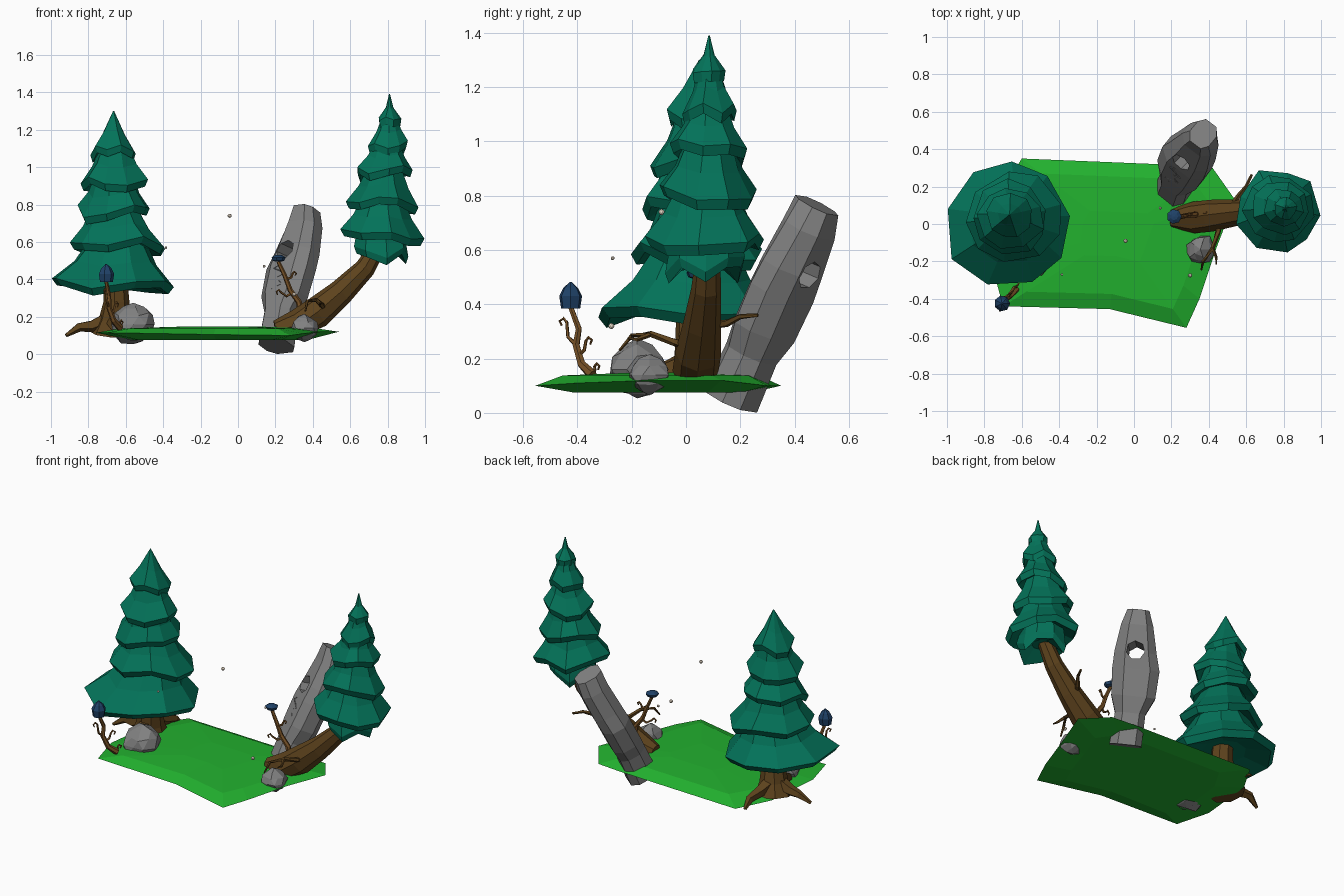
import bpy, bmesh, random
from math import cos, sin, tau
from mathutils import Vector as V, Matrix, noise

if "Cube" in bpy.data.objects:
    bpy.data.objects.remove(bpy.data.objects["Cube"])

random.seed(4)


def mat(name, rgb):
    m = bpy.data.materials.new(name)
    m.diffuse_color = (*rgb, 1)
    m.use_nodes = True
    m.node_tree.nodes["Principled BSDF"].inputs["Base Color"].default_value = m.diffuse_color
    return m


GRASS = mat("grass", (0.016, 0.44, 0.028))
LEAF = mat("needles", (0.001, 0.17, 0.10))
BARK = mat("bark", (0.11, 0.055, 0.012))
STEM = mat("stem", (0.19, 0.085, 0.02))
CAP = mat("cap", (0.014, 0.055, 0.14))
MOTE = mat("mote", (0.8, 0.7, 0.58))
STONE = mat("stone", (0.22, 0.22, 0.22))


def add(name, bm, material):
    bmesh.ops.recalc_face_normals(bm, faces=bm.faces)
    me = bpy.data.meshes.new(name)
    bm.to_mesh(me)
    bm.free()
    ob = bpy.data.objects.new(name, me)
    bpy.context.collection.objects.link(ob)
    me.materials.append(material)
    return ob


def loft(rings, bm=None):
    """Skin a list of equal-length point rings, capping both ends."""
    bm = bm or bmesh.new()
    vs = [[bm.verts.new(p) for p in r] for r in rings]
    n = len(vs[0])
    for a, b in zip(vs, vs[1:]):
        for i in range(n):
            j = (i + 1) % n
            bm.faces.new((a[i], a[j], b[j], b[i]))
    bm.faces.new(vs[0][::-1])
    bm.faces.new(vs[-1])
    return bm


def tube(path, radii, sides, bm=None):
    """Faceted tube along a path with one radius per point."""
    pts = [V(p) for p in path]
    rings = []
    for i, p in enumerate(pts):
        d = pts[min(i + 1, len(pts) - 1)] - pts[max(i - 1, 0)]
        u = d.cross(V((0.13, 1, 0.08))).normalized()
        w = d.normalized().cross(u)
        rings.append([p + (u * cos(tau * k / sides) + w * sin(tau * k / sides)) * radii[i]
                      for k in range(sides)])
    return loft(rings, bm)


def keep_above(bm, z):
    for v in bm.verts:
        v.co.z = max(v.co.z, z)


def fir(name, tiers, apex, sides, tip):
    """Stacked flared skirts: tiers are (x, y, z of hem, radius)."""
    bm = bmesh.new()
    for i, (x, y, z, r) in enumerate(tiers):
        last = i == len(tiers) - 1
        tx, ty, tz = apex if last else (tiers[i + 1][0], tiers[i + 1][1], tiers[i + 1][2] + 0.05)
        tr = 0.003 if last else tiers[i + 1][3] * 0.58
        turn = random.random()
        ang = [(k + turn + random.uniform(-.15, .15)) * tau / sides for k in range(sides)]
        out = [random.uniform(0.93, 1.08) for _ in ang]
        drop = [random.uniform(-0.035, 0.035) * min(1, r / 0.15) for _ in ang]

        def ring(cx, cy, cz, rad, wild):
            return [(cx + cos(a) * rad * (o if wild else 1), cy + sin(a) * rad * (o if wild else 1),
                     cz + d * wild) for a, o, d in zip(ang, out, drop)]
        mz = z + (tz - z) * 0.42
        mr = tr + (r - tr) * (tip if last else 0.42)
        loft([ring(x, y, z + 0.04, r * 0.4, 0), ring(x, y, z - 0.018, r * 0.91, 1),
              ring(x, y, z + 0.02, r, 1),
              ring((x + tx) / 2, (y + ty) / 2, mz + 0.015, mr, 0.5), ring(tx, ty, tz, tr, 0)], bm)
    return add(name, bm, LEAF)


def rock(name, loc, size, seed):
    bm = bmesh.new()
    bmesh.ops.create_icosphere(bm, subdivisions=2, radius=1)
    for v in bm.verts:
        v.co *= 1 + 0.25 * noise.noise(v.co * 1.3 + V((seed, seed, 0)))
    bmesh.ops.dissolve_limit(bm, angle_limit=0.36, verts=bm.verts, edges=bm.edges)
    for v in bm.verts:
        v.co = V(loc) + V([a * b for a, b in zip(v.co, size)])
    add(name, bm, STONE)


# Grass island: thin slab with an irregular outline
edge = [(-.60, .35, .10), (.25, .315, .10), (.42, .30, .10), (.54, .13, .12), (.44, -.13, .12),
        (.35, -.40, .11), (.28, -.555, .10), (-.13, -.455, .105), (-.70, -.44, .115),
        (-.76, -.22, .115), (-.72, .15, .11)]
inset = lambda k, z: [(-.08 + (x + .08) * k, -.05 + (y + .05) * k, z) for x, y, _ in edge]
add("grass_island", loft([inset(.72, .075), edge, inset(.8, .138), inset(.3, .148)]), GRASS)

# Left tree: trunk, roots and crown
bm = tube([(-.67, .05, .10), (-.66, .04, .18), (-.65, .03, .28), (-.66, .03, .5)],
          [.115, .085, .07, .06], 8)
for root in ([(-.68, .04, .19), (-.78, .04, .15), (-.85, .05, .145), (-.92, .03, .10)],
             [(-.66, .06, .19), (-.64, .16, .15), (-.63, .25, .13), (-.64, .31, .09)],
             [(-.66, .0, .18), (-.65, -.10, .145), (-.63, -.17, .12), (-.62, -.2, .11)]):
    tube(root, [.05, .035, .025, .01], 5, bm)
keep_above(bm, .09)
add("left_trunk", bm, BARK)
fir("left_crown", [(-.68, .015, .36, .335), (-.645, .03, .575, .25), (-.66, .03, .745, .205),
                   (-.66, .03, .915, .175), (-.66, .045, 1.07, .125)], (-.665, .05, 1.30), 9, .5)

# Right tree: leaning trunk, branches and crown
bm = tube([(.20, .03, .13), (.32, .035, .155), (.42, .045, .22), (.55, .06, .33),
           (.68, .075, .46), (.75, .08, .58), (.79, .08, .85)],
          [.05, .085, .085, .07, .055, .045, .03], 8)
tube([(.50, .06, .32), (.56, .15, .33), (.60, .20, .355), (.63, .265, .36)], [.02, .014, .01, .007], 5, bm)
tube([(.46, .03, .24), (.45, -.04, .26), (.42, -.13, .29), (.37, -.20, .285), (.36, -.245, .23)],
     [.02, .015, .012, .009, .005], 5, bm)
tube([(.42, -.13, .29), (.44, -.18, .27), (.44, -.215, .275)], [.01, .008, .005], 5, bm)
keep_above(bm, .10)
add("right_trunk", bm, BARK)
fir("right_crown", [(.77, .07, .525, .145), (.765, .075, .63, .22), (.77, .08, .795, .185),
                    (.785, .085, .955, .15), (.80, .085, 1.10, .105), (.81, .085, 1.235, .06)],
    (.81, .085, 1.39), 9, .3)

# Standing stone: leaning thin slab with a pierced hole
base, top = V((.205, .165, .045)), V((.36, .482, .765))
axis = (top - base).normalized()
thin = V((.6, .8, 0))
thin = (thin - axis * thin.dot(axis)).normalized()
wide = axis.cross(thin)


def slab_ring(t, hw, ht, dx, dy):
    c = base.lerp(top, t) + V((dx, dy, 0))
    prof = [(1, .5), (.6, 1), (-.5, 1), (-1, .4), (-1, -.5), (-.6, -1), (.5, -1), (1, -.4)]
    return [c + wide * a * hw + thin * b * ht for a, b in prof]


stone = add("standing_stone", loft([slab_ring(*s) for s in (
    (0, .095, .09, 0, 0), (.24, .09, .085, -.01, 0), (.36, .13, .09, -.012, .01),
    (.56, .14, .09, -.008, .012), (.68, .125, .09, .005, .01), (.88, .095, .085, .015, .01),
    (1, .065, .08, .01, 0))]), STONE)
hole = bmesh.new()
bmesh.ops.create_cone(hole, cap_ends=True, segments=7, radius1=.055, radius2=.055, depth=.6)
rot = V((.66, .7, -.3)).to_track_quat('Z', 'Y').to_matrix().to_4x4()
bmesh.ops.transform(hole, verts=hole.verts, matrix=Matrix.Translation((.318, .40, .53)) @ rot)
cutter = add("hole_cutter", hole, STONE)
cutter.hide_render = True
mod = stone.modifiers.new("hole", 'BOOLEAN')
mod.operation, mod.solver, mod.object = 'DIFFERENCE', 'EXACT', cutter
bpy.context.view_layer.objects.active = stone
bpy.ops.object.modifier_apply(modifier="hole")
bpy.data.objects.remove(cutter)

# Carved squiggle on the face of the stone
bm = bmesh.new()
for t0, flip in ((.34, 1), (.46, -1)):
    path = [base.lerp(top, t0 + .022 * k) + V((-.012, .012, 0)) - thin * .089
            + wide * .04 * flip * sin(k * 1.5) for k in range(5)]
    tube(path, [.003] * 5, 4, bm)
add("stone_carving", bm, STONE)

# Loose rocks
rock("left_rock", (-.56, -.18, .16), (.11, .11, .105), 1.3)
rock("right_rock", (.355, -.135, .14), (.075, .075, .07), 3.7)


# Curly-stemmed mushrooms
def mushroom(name, stem, curls, cap_rings):
    bm = tube(stem, [.02, .016, .014, .012, .010], 6)
    for start, bend, end, r in curls:
        s, b, e = V(start), V(bend), V(end)
        side = (e - s)
        side.z = 0
        side.normalize()
        hook = [e + side * r * (sin(a) + .2) + V((0, 0, r * cos(a))) for a in (4.7, 6.2, 7.6, 9)]
        tube([s, b] + hook, [.008, .007, .006, .006, .005, .004], 5, bm)
    add(name + "_stem", bm, STEM)
    c = V(stem[-1])
    add(name + "_cap", loft([[c + V((cos(tau * k / 7) * r, sin(tau * k / 7) * r, z)) for k in range(7)]
                             for r, z in cap_rings]), CAP)


mushroom("left_mushroom",
         [(-.63, -.345, .14), (-.665, -.385, .18), (-.69, -.405, .25), (-.69, -.395, .31), (-.705, -.425, .39)],
         [((-.68, -.40, .21), (-.665, -.375, .23), (-.65, -.36, .265), .014),
          ((-.69, -.405, .25), (-.70, -.435, .28), (-.71, -.45, .335), .014),
          ((-.64, -.35, .15), (-.63, -.335, .16), (-.625, -.33, .17), .012)],
         [(.018, .005), (.036, -.005), (.043, .04), (.028, .07), (.004, .092)])
mushroom("right_mushroom",
         [(.34, .05, .20), (.325, .05, .28), (.28, .045, .34), (.25, .04, .42), (.215, .04, .495)],
         [((.33, .05, .27), (.36, .055, .25), (.385, .06, .28), .014),
          ((.29, .045, .33), (.26, .035, .31), (.22, .02, .33), .014),
          ((.26, .04, .40), (.285, .045, .41), (.30, .05, .43), .010)],
         [(.016, .0), (.032, .005), (.04, .022), (.02, .034), (.004, .036)])

# Floating motes
for k, (x, y, z, r) in enumerate([(-.045, -.09, .74, .011), (-.385, -.27, .57, .007),
                                  (.30, -.275, .32, .011), (.14, .085, .47, .008)]):
    bm = bmesh.new()
    bmesh.ops.create_icosphere(bm, subdivisions=2, radius=r, matrix=Matrix.Translation((x, y, z)))
    add(f"mote_{k + 1}", bm, MOTE)
